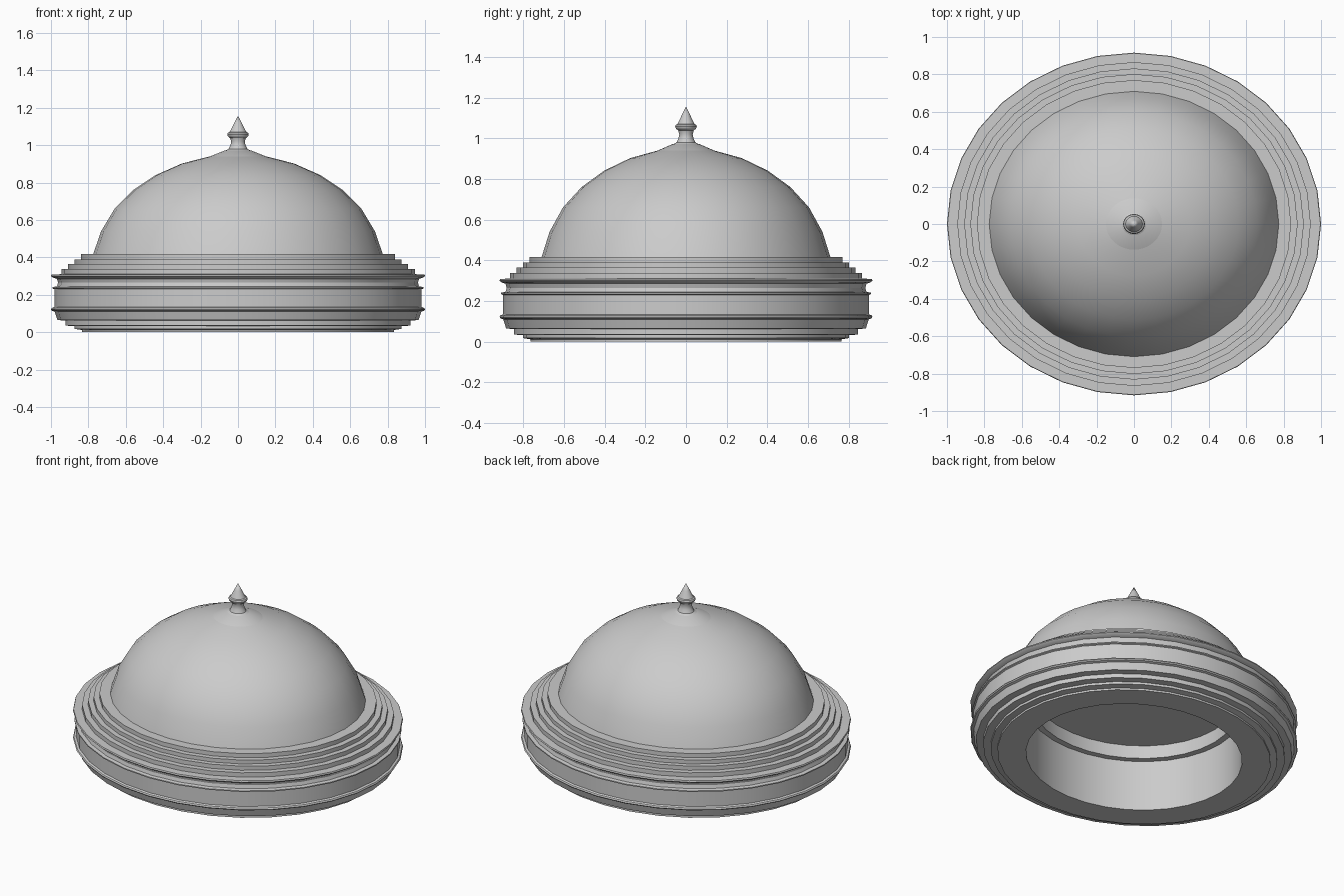
import bpy, bmesh, math

if "Cube" in bpy.data.objects:
    bpy.data.objects.remove(bpy.data.objects["Cube"])

SEG = 32
Y_SCALE = 0.916   # whole model is slightly oval


def lathe(name, profile, closed=False, seg=SEG, angle=30):
    """Spin (radius, z) points around z into an oval, smooth-shaded part."""
    bm = bmesh.new()
    rings = []
    for r, z in profile:
        if r == 0:
            rings.append([bm.verts.new((0, 0, z))] * seg)
        else:
            rings.append([bm.verts.new((r * math.cos(2 * math.pi * i / seg),
                                        r * Y_SCALE * math.sin(2 * math.pi * i / seg), z))
                          for i in range(seg)])
    pairs = list(zip(rings, rings[1:]))
    if closed:
        pairs.append((rings[-1], rings[0]))
    for a, b in pairs:
        for i in range(seg):
            j = (i + 1) % seg
            face = list(dict.fromkeys((a[i], a[j], b[j], b[i])))
            bm.faces.new(face)
    bmesh.ops.recalc_face_normals(bm, faces=bm.faces)
    mesh = bpy.data.meshes.new(name)
    bm.to_mesh(mesh)
    bm.free()
    ob = bpy.data.objects.new(name, mesh)
    bpy.context.collection.objects.link(ob)
    bpy.ops.object.select_all(action='DESELECT')
    ob.select_set(True)
    bpy.context.view_layer.objects.active = ob
    bpy.ops.object.shade_smooth_by_angle(angle=math.radians(angle))
    return ob


# Moulded base ring: stepped underside, banded side, stepped top, hollow inside
base = [(0.66, 0.0), (0.835, 0.0), (0.835, 0.012), (0.875, 0.018), (0.875, 0.033),
        (0.922, 0.035), (0.922, 0.062), (0.965, 0.065), (0.98, 0.11),
        (0.995, 0.115), (1.0, 0.122), (0.995, 0.13), (0.982, 0.135),
        (0.982, 0.23), (0.992, 0.234), (0.992, 0.241), (0.968, 0.245),
        (0.962, 0.265), (0.968, 0.285), (0.99, 0.292), (1.0, 0.3), (0.997, 0.309),
        (0.945, 0.31)]
for r_out, r_in, z in ((0.945, 0.908, 0.338), (0.908, 0.875, 0.365),
                       (0.875, 0.84, 0.39), (0.84, 0.62, 0.417)):
    base += [(r_out, z), (r_in, z)]
base += [(0.62, 0.33), (0.66, 0.33)]
lathe("base_moulding", base, closed=True)

# Flat ceiling closing the hollow below the dome
lathe("ceiling", [(0.0, 0.415), (0.63, 0.415)])

# Dome with a shallow conical cap
lathe("dome", [(0.775, 0.415), (0.732, 0.54), (0.66, 0.66), (0.56, 0.76),
               (0.44, 0.84), (0.30, 0.902), (0.15, 0.94)])
lathe("dome_cap", [(0.155, 0.938), (0.07, 0.972), (0.0, 0.98)])

# Turned finial with collar and pointed tip
lathe("finial", [(0.075, 0.968), (0.05, 0.98), (0.04, 1.0), (0.036, 1.02),
                 (0.042, 1.038), (0.054, 1.047), (0.058, 1.057), (0.054, 1.066),
                 (0.045, 1.07), (0.022, 1.115), (0.0, 1.157)])
